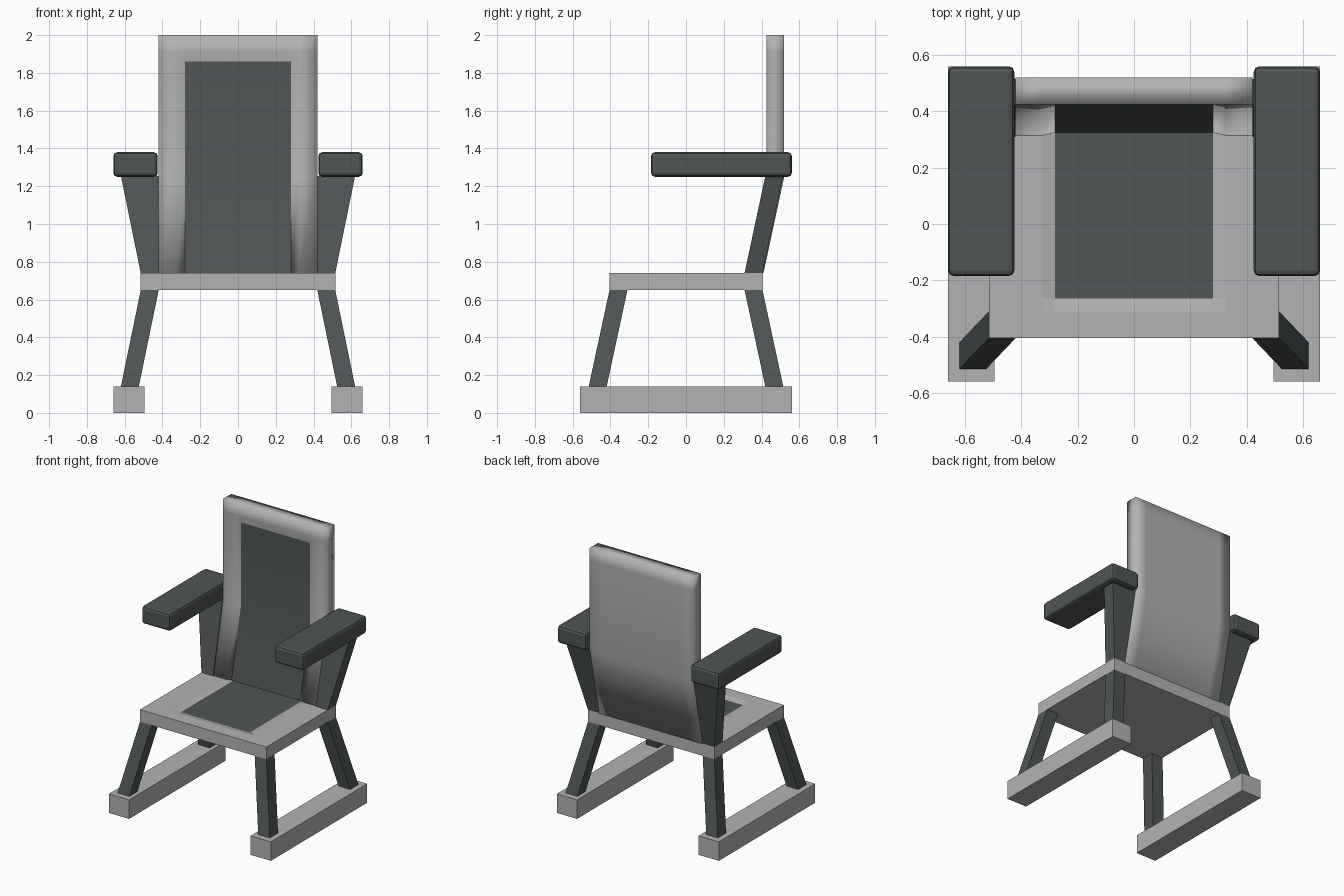
import bpy, bmesh

if "Cube" in bpy.data.objects:
    bpy.data.objects.remove(bpy.data.objects["Cube"])

def material(name, col):
    m = bpy.data.materials.new(name)
    m.diffuse_color = (*col, 1)
    m.use_nodes = True
    m.node_tree.nodes["Principled BSDF"].inputs["Base Color"].default_value = m.diffuse_color
    return m

GREY = material("light grey", (0.45, 0.45, 0.46))
DARK = material("dark slate", (0.078, 0.09, 0.092))

def finish(name, bm, mats):
    bmesh.ops.recalc_face_normals(bm, faces=bm.faces)
    me = bpy.data.meshes.new(name)
    bm.to_mesh(me)
    bm.free()
    for m in mats:
        me.materials.append(m)
    ob = bpy.data.objects.new(name, me)
    bpy.context.collection.objects.link(ob)
    return ob

def loft(name, lo, hi, mat):
    """Six-sided block between two rectangles (x0, x1, y0, y1, z)."""
    bm = bmesh.new()
    rings = [[bm.verts.new((r[i], r[j], r[4])) for i, j in ((0, 2), (1, 2), (1, 3), (0, 3))]
             for r in (lo, hi)]
    a, b = rings
    bm.faces.new(a)
    bm.faces.new(b)
    for i in range(4):
        j = (i + 1) % 4
        bm.faces.new((a[i], a[j], b[j], b[i]))
    return finish(name, bm, [mat])

def slab(name, us, vs, front, back, is_panel):
    """Closed slab from two grids; faces inside the panel rule are dark."""
    bm = bmesh.new()
    f = [[bm.verts.new(front(u, v)) for v in vs] for u in us]
    b = [[bm.verts.new(back(u, v)) for v in vs] for u in us]
    n, m = len(us) - 1, len(vs) - 1
    for i in range(n):
        for j in range(m):
            q = bm.faces.new((f[i][j], f[i+1][j], f[i+1][j+1], f[i][j+1]))
            if is_panel((us[i] + us[i+1]) / 2, (vs[j] + vs[j+1]) / 2):
                q.material_index = 1
            bm.faces.new((b[i][j], b[i+1][j], b[i+1][j+1], b[i][j+1]))
    for i in range(n):
        for j in (0, m):
            bm.faces.new((f[i][j], f[i+1][j], b[i+1][j], b[i][j]))
    for j in range(m):
        for i in (0, n):
            bm.faces.new((f[i][j], f[i][j+1], b[i][j+1], b[i][j]))
    return finish(name, bm, [GREY, DARK])

XS = [-0.42, -0.325, -0.28, 0.28, 0.325, 0.42]
SINK = 0.01

# seat with sunken dark panel
slab("seat", [-0.515] + XS[1:-1] + [0.515], [-0.405, -0.31, -0.265, 0.34, 0.36, 0.405],
     lambda x, y: (x, y, 0.74 - (SINK if abs(x) < 0.3 and -0.3 < y < 0.35 else 0)),
     lambda x, y: (x, y, 0.65),
     lambda x, y: abs(x) < 0.28 and -0.265 < y < 0.34)

# backrest: leans back up to the arm height, then upright
def lean(z):
    return 0.315 + 0.11 * min(1, (z - 0.74) / 0.51)

back = slab("backrest", XS, [0.74, 1.25, 1.86, 1.91, 2.0],
            lambda x, z: (x, lean(z) + (SINK if abs(x) < 0.3 and z < 1.9 else 0), z),
            lambda x, z: (x, lean(z) + 0.095, z),
            lambda x, z: abs(x) < 0.28 and z < 1.86)
bm = bmesh.new()
bm.from_mesh(back.data)
for f in bm.faces:
    f.smooth = True
for e in bm.edges:  # crisp border round the dark panel
    if len({f.material_index for f in e.link_faces}) > 1:
        e.smooth = False
bm.to_mesh(back.data)
bm.free()

for s, side in ((-1, "left"), (1, "right")):
    # floor runners
    loft("runner_" + side, (s*0.495, s*0.66, -0.56, 0.56, 0), (s*0.495, s*0.66, -0.56, 0.56, 0.14), GREY)
    # splayed legs
    for t, end in ((-1, "front"), (1, "back")):
        loft(f"{end}_leg_{side}", (s*0.525, s*0.62, t*0.42, t*0.515, 0.14),
             (s*0.42, s*0.515, t*0.31, t*0.405, 0.65), DARK)
    # flared arm supports
    loft("arm_support_" + side, (s*0.42, s*0.515, 0.31, 0.405, 0.74),
         (s*0.42, s*0.62, 0.42, 0.515, 1.255), DARK)
    # padded armrests
    arm = loft("armrest_" + side, (s*0.425, s*0.66, -0.185, 0.56, 1.25),
               (s*0.425, s*0.66, -0.185, 0.56, 1.38), DARK)
    bev = arm.modifiers.new("soft edges", 'BEVEL')
    bev.width = 0.02
    bev.segments = 2
